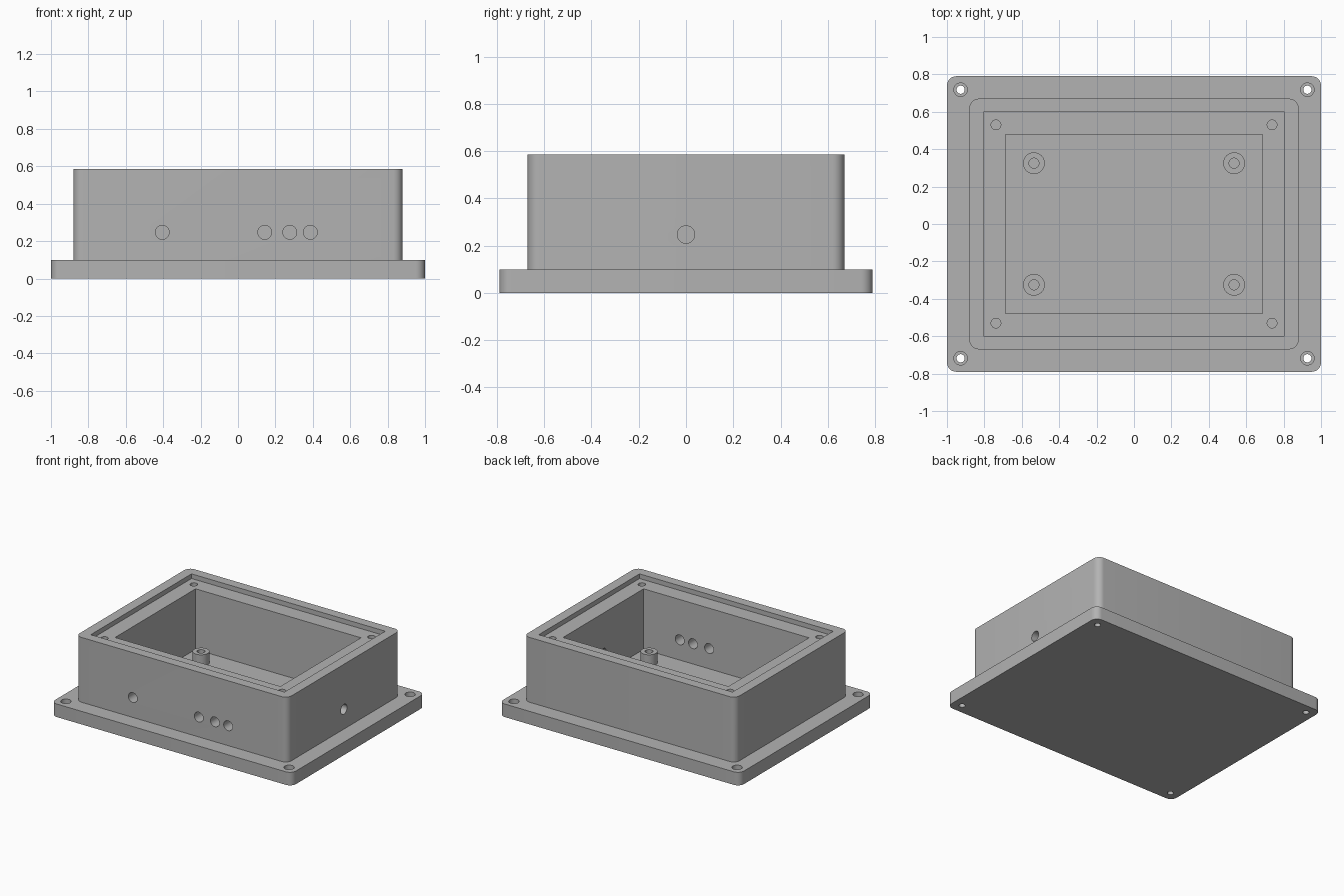
import bpy, bmesh, math

if "Cube" in bpy.data.objects:
    bpy.data.objects.remove(bpy.data.objects["Cube"])

GREY = bpy.data.materials.new("mid grey")
GREY.diffuse_color = (0.45, 0.45, 0.45, 1)
GREY.use_nodes = True
GREY.node_tree.nodes["Principled BSDF"].inputs["Base Color"].default_value = GREY.diffuse_color

FLANGE_H, TOP, LEDGE = 0.098, 0.585, 0.55
PORT_Z, PORT_R = 0.247, 0.037


def prism(name, outline, z0, z1):
    """Extrude a closed 2D outline from z0 to z1."""
    bm = bmesh.new()
    face = bm.faces.new([bm.verts.new((x, y, z0)) for x, y in outline])
    ext = bmesh.ops.extrude_face_region(bm, geom=[face])
    verts = [v for v in ext["geom"] if isinstance(v, bmesh.types.BMVert)]
    bmesh.ops.translate(bm, vec=(0, 0, z1 - z0), verts=verts)
    bmesh.ops.recalc_face_normals(bm, faces=bm.faces)
    mesh = bpy.data.meshes.new(name)
    bm.to_mesh(mesh)
    bm.free()
    mesh.materials.append(GREY)
    ob = bpy.data.objects.new(name, mesh)
    bpy.context.collection.objects.link(ob)
    return ob


def rect(hx, hy, r=0.0, n=8):
    """Rectangle outline with optional rounded corners."""
    if r == 0:
        return [(hx, hy), (-hx, hy), (-hx, -hy), (hx, -hy)]
    pts = []
    for i, (sx, sy) in enumerate([(1, 1), (-1, 1), (-1, -1), (1, -1)]):
        for k in range(n + 1):
            a = math.pi / 2 * (i + k / n)
            pts.append((sx * (hx - r) + r * math.cos(a), sy * (hy - r) + r * math.sin(a)))
    return pts


def circle(r, n=32):
    return [(r * math.cos(2 * math.pi * k / n), r * math.sin(2 * math.pi * k / n)) for k in range(n)]


def combine(body, tool, op):
    """Apply a boolean and discard the tool."""
    mod = body.modifiers.new("cut", "BOOLEAN")
    mod.operation, mod.object, mod.solver = op, tool, "EXACT"
    bpy.context.view_layer.objects.active = body
    bpy.ops.object.modifier_apply(modifier=mod.name)
    bpy.data.objects.remove(tool)


def four_corners(body, x, y, r, z0, z1, op="DIFFERENCE"):
    for sx in (-1, 1):
        for sy in (-1, 1):
            tool = prism("tool", [(sx * x + px, sy * y + py) for px, py in circle(r)], z0, z1)
            combine(body, tool, op)


# Mounting flange and rounded housing
body = prism("enclosure", rect(1.0, 0.79, 0.05), 0, FLANGE_H)
combine(body, prism("housing", rect(0.88, 0.67, 0.05), 0.04, TOP), "UNION")

# Lid recess and main cavity
combine(body, prism("recess", rect(0.805, 0.598), LEDGE, 0.8), "DIFFERENCE")
combine(body, prism("cavity", rect(0.687, 0.478), 0.095, 0.8), "DIFFERENCE")

# Board standoffs with pilot holes
four_corners(body, 0.535, 0.325, 0.058, 0.06, 0.18, "UNION")
four_corners(body, 0.535, 0.325, 0.027, 0.095, 0.3)

# Lid screw holes in the ledge
four_corners(body, 0.738, 0.53, 0.026, 0.4, 0.7)

# Counterbored flange holes
four_corners(body, 0.927, 0.718, 0.022, -0.1, 0.3)
four_corners(body, 0.927, 0.718, 0.036, 0.05, 0.3)

# Cable ports through the front wall
for x in (-0.405, 0.143, 0.277, 0.387):
    tool = prism("port", circle(PORT_R), -0.2, 0.2)
    tool.rotation_euler = (math.pi / 2, 0, 0)
    tool.location = (x, -0.6, PORT_Z)
    combine(body, tool, "DIFFERENCE")

# Cable port through the right wall
tool = prism("port", circle(PORT_R), -0.2, 0.2)
tool.rotation_euler = (0, math.pi / 2, 0)
tool.location = (0.8, 0, PORT_Z)
combine(body, tool, "DIFFERENCE")

# Smooth rounded surfaces, keep edges crisp
bpy.ops.object.select_all(action="DESELECT")
body.select_set(True)
bpy.context.view_layer.objects.active = body
bpy.ops.object.shade_smooth_by_angle(angle=math.radians(30))
